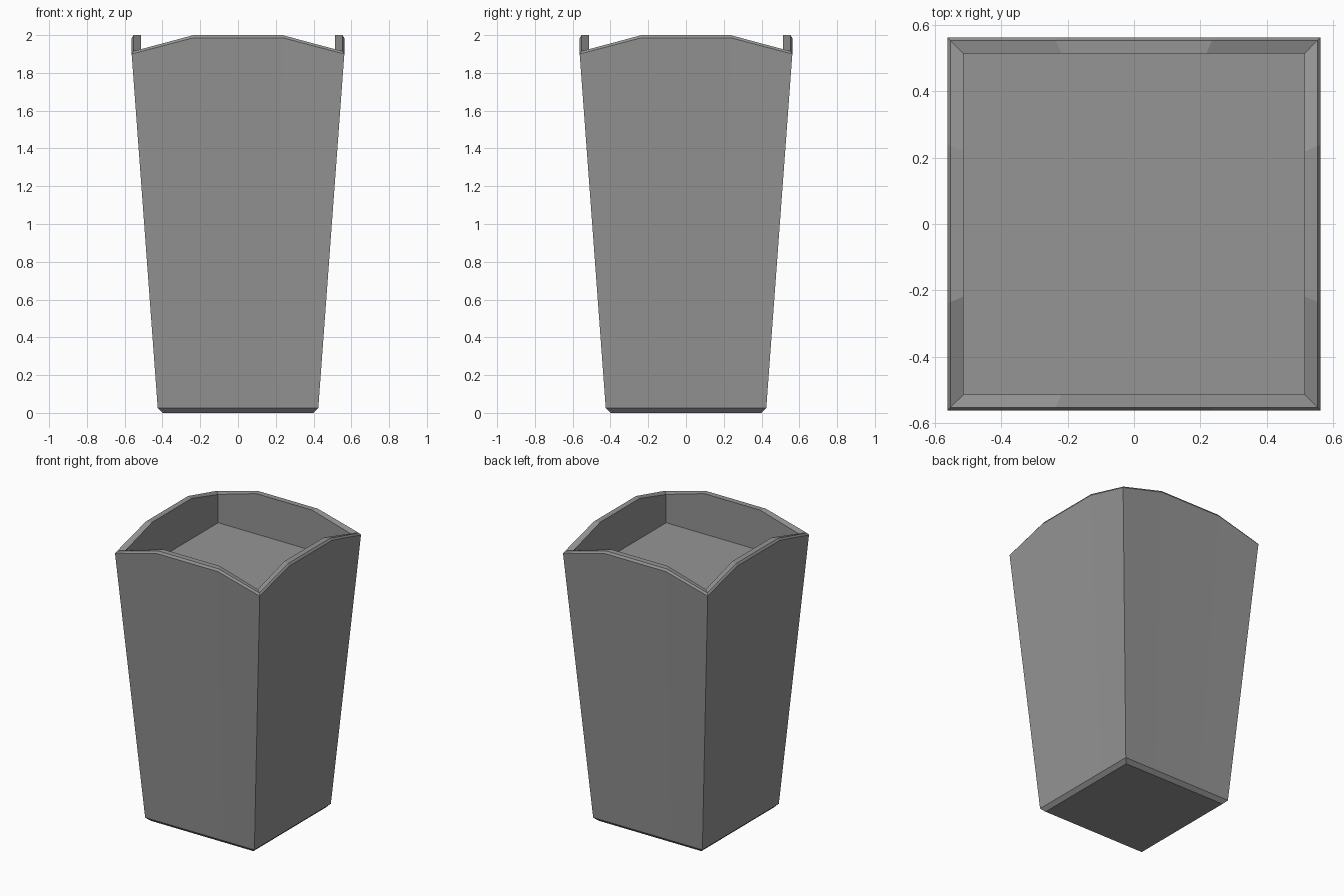
import bpy, bmesh

if "Cube" in bpy.data.objects:
    bpy.data.objects.remove(bpy.data.objects["Cube"])

grey = bpy.data.materials.new("dark_grey")
grey.diffuse_color = (0.3, 0.3, 0.3, 1)
grey.use_nodes = True
grey.node_tree.nodes["Principled BSDF"].inputs["Base Color"].default_value = grey.diffuse_color


def make_object(name, bm):
    bmesh.ops.recalc_face_normals(bm, faces=bm.faces)
    mesh = bpy.data.meshes.new(name)
    bm.to_mesh(mesh)
    bm.free()
    mesh.materials.append(grey)
    obj = bpy.data.objects.new(name, mesh)
    bpy.context.collection.objects.link(obj)
    return obj


def square_ring(bm, half, z_corner, z_mid):
    """Square loop with three points per side; the side middles may rise."""
    verts = []
    c, s = 1, 0
    for _ in range(4):
        for t, z in ((-1, z_corner), (-0.425, z_mid), (0.425, z_mid)):
            x, y = t * half, -half
            verts.append(bm.verts.new((x * c - y * s, x * s + y * c, z)))
        c, s = -s, c
    return verts


# Planter shell: half width, corner height, mid-side height of each loop
LOOPS = [
    (0.40, 0.0, 0.0),        # foot
    (0.425, 0.025, 0.025),   # foot chamfer
    (0.563, 1.90, 1.985),    # flared wall top
    (0.553, 1.915, 2.0),     # rim chamfer
    (0.514, 1.915, 2.0),     # rim inner edge
    (0.514, 1.716, 1.716),   # inside wall down to the fill
]
bm = bmesh.new()
rings = [square_ring(bm, *loop) for loop in LOOPS]
for low, high in zip(rings, rings[1:]):
    for i in range(12):
        j = (i + 1) % 12
        bm.faces.new((low[i], low[j], high[j], high[i]))
bm.faces.new(rings[0])
bm.faces.new(rings[-1])
make_object("planter", bm)
